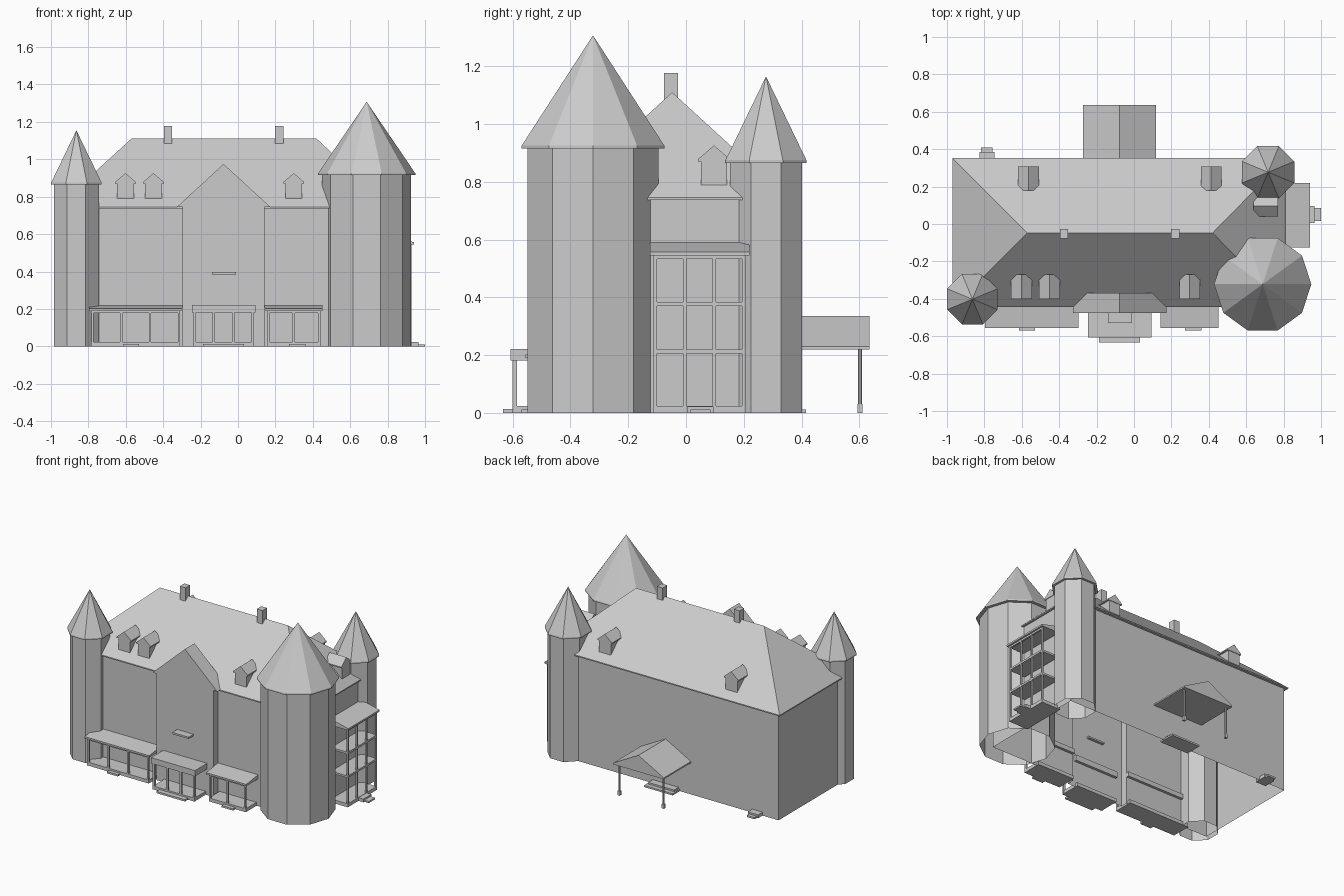
import bpy, bmesh, math
from mathutils import Matrix

cube = bpy.data.objects.get("Cube")
if cube:
    bpy.data.objects.remove(cube, do_unlink=True)

stone = bpy.data.materials.new("plain_grey")
stone.use_nodes = True
GREY = (0.6, 0.6, 0.6, 1)
stone.diffuse_color = GREY
stone.node_tree.nodes["Principled BSDF"].inputs["Base Color"].default_value = GREY


def finish(name, bm):
    bmesh.ops.recalc_face_normals(bm, faces=bm.faces)
    mesh = bpy.data.meshes.new(name)
    bm.to_mesh(mesh)
    bm.free()
    mesh.materials.append(stone)
    ob = bpy.data.objects.new(name, mesh)
    bpy.context.collection.objects.link(ob)
    return ob


def box(name, x, y, z):
    bm = bmesh.new()
    bmesh.ops.create_cube(bm, size=1)
    for v in bm.verts:
        for i, (lo, hi) in enumerate((x, y, z)):
            v.co[i] = hi if v.co[i] > 0 else lo
    return finish(name, bm)


def prism(name, outline, y0, y1, turn=0, at=(0, 0, 0)):
    """Extrude an x-z outline along y, then turn about z and move."""
    bm = bmesh.new()
    face = bm.faces.new([bm.verts.new((x, y0, z)) for x, z in outline])
    ext = bmesh.ops.extrude_face_region(bm, geom=[face])["geom"]
    bmesh.ops.translate(bm, vec=(0, y1 - y0, 0),
                        verts=[g for g in ext if isinstance(g, bmesh.types.BMVert)])
    bm.transform(Matrix.Translation(at) @ Matrix.Rotation(turn, 4, 'Z'))
    return finish(name, bm)


def shell(name, plan, height):
    """Thin walls round a plan outline, open below and above."""
    bm = bmesh.new()
    low = [bm.verts.new((x, y, 0)) for x, y in plan]
    high = [bm.verts.new((x, y, height)) for x, y in plan]
    for i in range(len(plan)):
        bm.faces.new((low[i - 1], low[i], high[i], high[i - 1]))
    return finish(name, bm)


def cone(name, x, y, z0, z1, r0, r1, sides, spin, capped=True):
    bm = bmesh.new()
    bmesh.ops.create_cone(bm, cap_ends=capped, segments=sides, radius1=r0,
                          radius2=r1, depth=z1 - z0)
    bmesh.ops.remove_doubles(bm, verts=bm.verts, dist=0.0001)
    # put a corner on +x before applying the spin
    first = max(bm.verts, key=lambda v: (round(v.co.y, 4), v.co.x))
    bm.transform(Matrix.Translation((x, y, (z0 + z1) / 2)) @ Matrix.Rotation(
        spin - math.atan2(first.co.y, first.co.x), 4, 'Z'))
    return finish(name, bm)


def tower(name, x, y, r, roof_r, eave, top, sides, spin):
    cone(name + "_wall", x, y, 0, eave, r, r, sides, spin, capped=False)
    cone(name + "_eave", x, y, eave - 0.005, eave + 0.005, roof_r, roof_r, sides, spin)
    cone(name + "_roof", x, y, eave + 0.005, top, roof_r, 0, sides, spin)


# Main walls with the central bay stepping forward
mid = -0.077
left, right = mid - 0.22, mid + 0.22
shell("main_walls", [(-0.95, -0.425), (left, -0.425), (left, -0.474), (right, -0.474),
                     (right, -0.425), (0.8, -0.425), (0.8, 0.335), (-0.95, 0.335)], 0.746)

# Hipped roof
box("main_eave", (-0.97, 0.813), (-0.445, 0.352), (0.737, 0.745))
bm = bmesh.new()
eave = [bm.verts.new((x, y, 0.745)) for x, y in
        ((-0.97, -0.445), (0.813, -0.445), (0.813, 0.352), (-0.97, 0.352))]
west, east = [bm.verts.new((x, -0.048, 1.11)) for x in (-0.57, 0.42)]
a, b, c, d = eave
for corners in ((a, b, east, west), (b, c, east), (c, d, west, east), (d, a, west), eave):
    bm.faces.new(corners)
finish("main_roof", bm)
prism("bay_gable", [(mid - 0.25, 0.745), (mid + 0.25, 0.745), (mid, 0.975)], -0.476, -0.37)
box("bay_ledge", (-0.138, -0.012), (-0.528, -0.455), (0.385, 0.397))

# Corner towers
octo = math.cos(math.pi / 8)
tower("front_right_turret", -0.864, -0.402, 0.12 / octo, 0.135 / octo, 0.87, 1.155, 8, math.pi / 8)
tower("back_left_turret", 0.717, 0.277, 0.125 / octo, 0.14 / octo, 0.87, 1.165, 8, math.pi / 8)
tower("great_tower", 0.688, -0.322, 0.238, 0.26, 0.92, 1.307, 10, 0)

# Chimneys
for x in (-0.374, 0.221):
    box("chimney", (x - 0.022, x + 0.022), (-0.077, -0.027), (1.05, 1.177))

# Dormers: a small house outline with a slight eave
wall = [(-0.045, 0.78), (0.045, 0.78), (0.045, 0.88), (-0.045, 0.88)]
cap = [(-0.056, 0.87), (0.056, 0.87), (0.056, 0.878), (0, 0.926), (-0.056, 0.878)]
spots = [(0, (x, -0.4, 0)) for x in (-0.602, -0.452, 0.298)]
spots += [(math.pi, (x, 0.308, 0)) for x in (-0.564, 0.413)]
spots.append((math.pi / 2, (0.77, 0.097, 0)))
for turn, at in spots:
    prism("dormer_wall", wall, 0.004, 0.12, turn, at)
    prism("dormer_roof", cap, 0, 0.13, turn, at)


def porch(name, width, depth, levels, roof_low, roof_high, posts, turn, at):
    """Posts, floors and a shed roof; local front is -y, wall is at y = 0."""
    place = Matrix.Translation(at) @ Matrix.Rotation(turn, 4, 'Z')
    h = width / 2 - 0.012
    d = depth - 0.012
    parts = [box(name + "_floor", (-h, h), (-d, 0.02), (z, z + t)) for z, t in levels]
    for i in range(posts):
        x = -h + 0.007 + i * (2 * h - 0.014) / (posts - 1)
        parts.append(box(name + "_post", (x - 0.006, x + 0.006), (-d, -d + 0.012), (0, roof_low)))
    parts.append(box(name + "_beam", (-h, h), (-d, -d + 0.012), (roof_low - 0.012, roof_low)))
    side = [(0.02, roof_low), (0.02, roof_high), (-depth, roof_low + 0.012), (-depth, roof_low)]
    # outline lies in depth and height, so a quarter turn faces it forward
    parts.append(prism(name + "_roof", side, -width / 2, width / 2, math.pi / 2))
    for ob in parts:
        ob.data.transform(place)


# Front verandas
ground = [(0, 0.024)]
porch("right_veranda", 0.5, 0.13, ground, 0.19, 0.222, 4, 0, (-0.547, -0.426, 0))
porch("left_veranda", 0.31, 0.13, ground, 0.19, 0.222, 3, 0, (0.298, -0.426, 0))
box("right_veranda_step", (-0.615, -0.53), (-0.57, -0.5), (0, 0.012))
box("left_veranda_step", (0.272, 0.36), (-0.57, -0.5), (0, 0.012))

# Entrance porch with a flat roof
box("entrance_roof", (-0.247, 0.093), (-0.607, -0.455), (0.182, 0.222))
box("entrance_floor", (-0.237, 0.083), (-0.6, -0.455), (0, 0.024))
for x in (-0.232, -0.129, -0.025, 0.078):
    box("entrance_post", (x - 0.007, x + 0.007), (-0.6, -0.586), (0, 0.19))
box("entrance_step", (-0.187, 0.033), (-0.634, -0.58), (0, 0.013))

# Stacked balconies on the side
floors = [(0, 0.024), (0.205, 0.014), (0.37, 0.014)]
porch("side_balcony", 0.345, 0.14, floors, 0.545, 0.595, 4, math.pi / 2, (0.8, 0.047, 0))
box("side_step_upper", (0.92, 0.965), (0.005, 0.095), (0, 0.022))
box("side_step_lower", (0.92, 1.0), (0.015, 0.085), (0, 0.011))

# Gabled canopy at the back
prism("back_canopy", [(-0.273, 0.22), (0.118, 0.22), (0.118, 0.23), (mid, 0.335), (-0.273, 0.23)],
      0.32, 0.635)
for x in (-0.248, 0.093):
    cone("canopy_post", x, 0.602, 0, 0.225, 0.007, 0.007, 8, 0)
    box("canopy_post_base", (x - 0.009, x + 0.009), (0.593, 0.611), (0, 0.03))
box("canopy_step_upper", (-0.177, 0.023), (0.3, 0.385), (0, 0.024))
box("canopy_step_lower", (-0.187, 0.033), (0.3, 0.415), (0, 0.012))

# Small back steps
box("back_step_upper", (-0.827, -0.747), (0.3, 0.385), (0, 0.024))
box("back_step_lower", (-0.817, -0.757), (0.3, 0.41), (0, 0.012))
